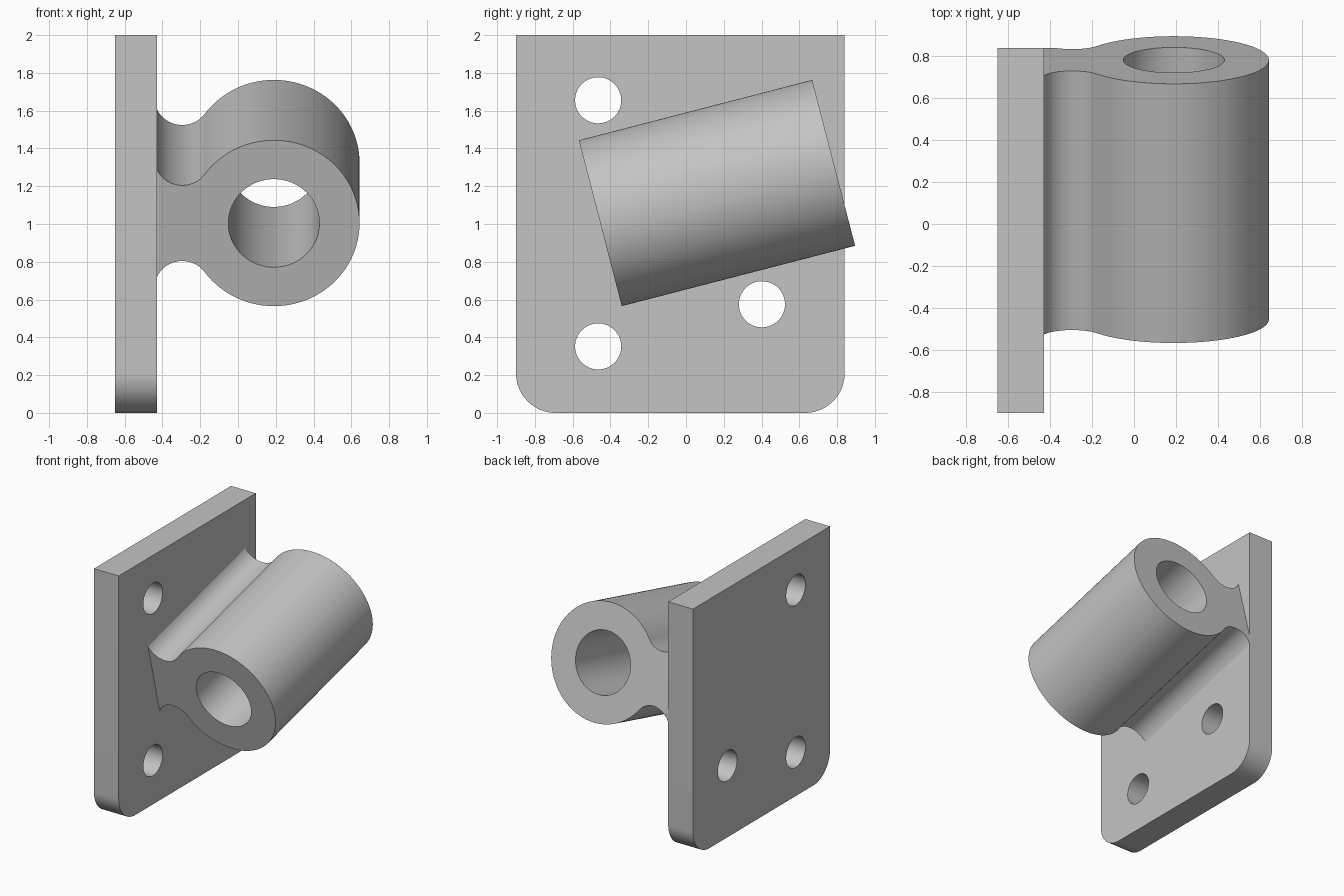
import bpy, bmesh
from math import sin, cos, pi, atan2, acos, sqrt, radians
from mathutils import Matrix, Vector

cube = bpy.data.objects.get("Cube")
if cube:
    bpy.data.objects.remove(cube, do_unlink=True)

# One grey metal
grey = bpy.data.materials.new("grey_metal")
grey.use_nodes = True
colour = (0.55, 0.55, 0.55, 1)
grey.diffuse_color = colour
grey.node_tree.nodes["Principled BSDF"].inputs["Base Color"].default_value = colour


def arc(cx, cy, r, start, end, n):
    angles = [start + (end - start) * i / n for i in range(n + 1)]
    return [(cx + r * cos(a), cy + r * sin(a)) for a in angles]


def circle(cx, cy, r, n=96):
    return arc(cx, cy, r, 0, 2 * pi, n)[:-1]


def prism(name, outline, near, far, frame):
    """Extrude a closed outline from near to far along the frame's third axis."""
    bm = bmesh.new()
    face = bm.faces.new([bm.verts.new(frame @ Vector((a, b, near))) for a, b in outline])
    shift = frame.to_3x3() @ Vector((0, 0, far - near))
    top = bmesh.ops.extrude_face_region(bm, geom=[face], use_keep_orig=True)
    moved = [v for v in top["geom"] if isinstance(v, bmesh.types.BMVert)]
    bmesh.ops.translate(bm, verts=moved, vec=shift)
    bmesh.ops.recalc_face_normals(bm, faces=bm.faces)
    mesh = bpy.data.meshes.new(name)
    bm.to_mesh(mesh)
    bm.free()
    mesh.materials.append(grey)
    obj = bpy.data.objects.new(name, mesh)
    bpy.context.collection.objects.link(obj)
    return obj


def cut(obj, cutter):
    bpy.context.view_layer.objects.active = obj
    mod = obj.modifiers.new("cut", "BOOLEAN")
    mod.operation, mod.solver, mod.object = "DIFFERENCE", "EXACT", cutter
    bpy.ops.object.modifier_apply(modifier=mod.name)
    bpy.data.objects.remove(cutter, do_unlink=True)


def smooth(obj):
    bpy.ops.object.select_all(action="DESELECT")
    obj.select_set(True)
    bpy.context.view_layer.objects.active = obj
    bpy.ops.object.shade_smooth_by_angle(angle=radians(25))


def axes(a, b, c, origin=(0, 0, 0)):
    return Matrix.Translation(origin) @ Matrix((a, b, c)).transposed().to_4x4()


# Mounting plate: rounded lower corners, three bolt holes
side = axes((0, 1, 0), (0, 0, 1), (1, 0, 0))
y0, y1, corner = -0.9, 0.84, 0.21
outline = [(y1, 2), (y0, 2)]
outline += arc(y0 + corner, corner, corner, pi, 1.5 * pi, 20)
outline += arc(y1 - corner, corner, corner, 1.5 * pi, 2 * pi, 20)
plate = prism("mounting_plate", outline, -0.65, -0.43, side)
for y, z in ((-0.465, 1.655), (-0.465, 0.352), (0.402, 0.575)):
    cut(plate, prism("bolt_hole_cutter", circle(y, z, 0.122, 64), -0.8, -0.3, side))
smooth(plate)

# Tilted bearing housing: round hub with a filleted neck into the plate
tilt = radians(14.5)
tilted = axes((1, 0, 0), (0, -sin(tilt), cos(tilt)), (0, cos(tilt), sin(tilt)),
              (0, 0.164, 1.164))
hub_x, hub_r, half_length = 0.19, 0.4535, 0.638
fillet_x, fillet_r = -0.295, 0.147
fillet_v = sqrt((hub_r + fillet_r) ** 2 - (hub_x - fillet_x) ** 2)
start = -acos((-0.43 - fillet_x) / fillet_r)
end = atan2(-fillet_v, hub_x - fillet_x)
upper = arc(fillet_x, fillet_v, fillet_r, start, end, 24)
upper = [(-0.5, upper[0][1])] + upper
upper += arc(hub_x, 0, hub_r, pi + end, 0, 56)[1:]
lower = [(x, -v) for x, v in reversed(upper[:-1])]
housing = prism("bearing_housing", upper + lower, -half_length, half_length, tilted)
cut(housing, prism("bore_cutter", circle(hub_x, 0, 0.241), -1, 1, tilted))

# Trim the neck flush with the back edge of the plate
box = [(y1, 0.5), (y1 + 0.3, 0.5), (y1 + 0.3, 1.9), (y1, 1.9)]
cut(housing, prism("neck_trim_cutter", box, -0.6, -0.3, side))
smooth(housing)
